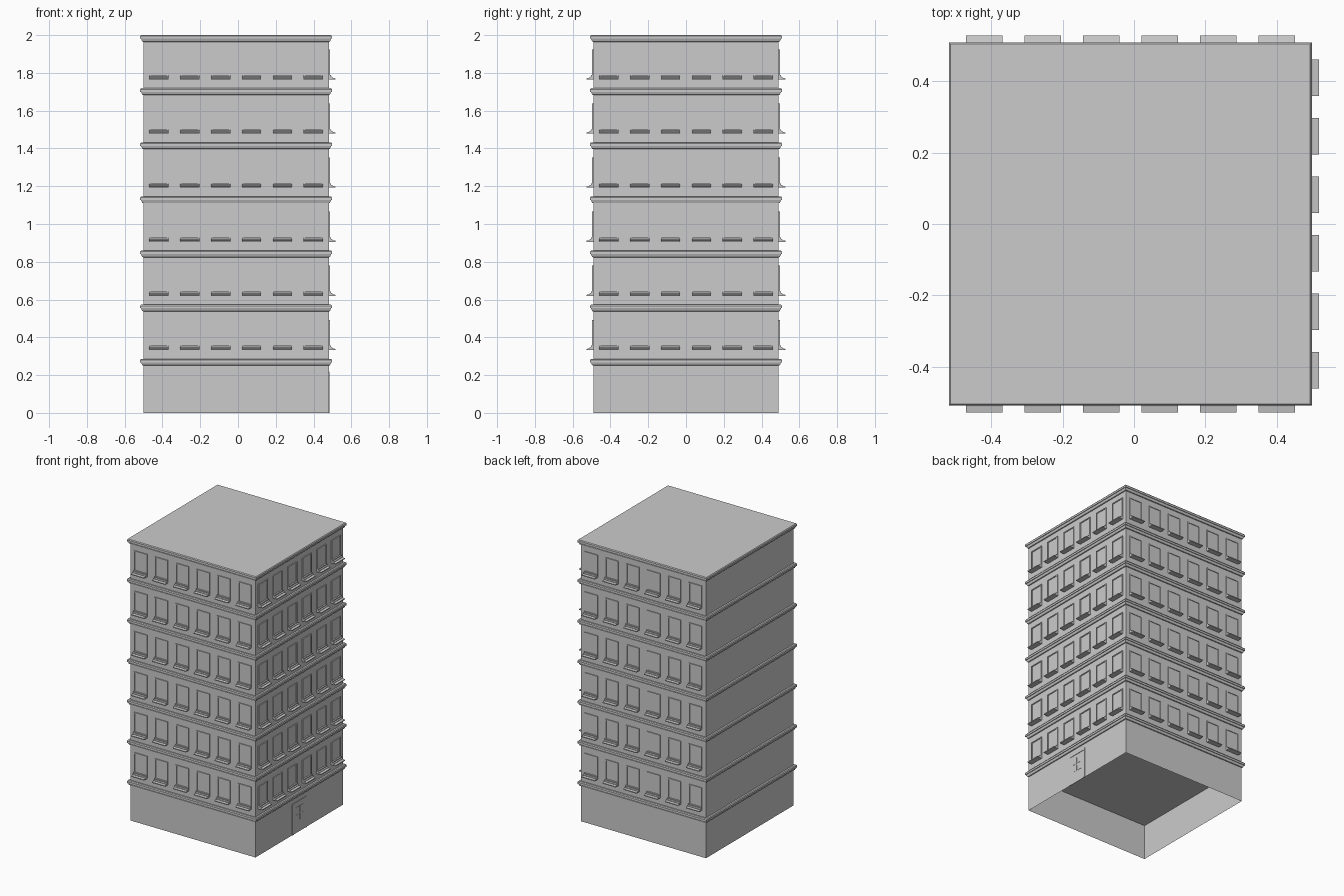
import bpy, bmesh, math
from mathutils import Matrix, Vector

if "Cube" in bpy.data.objects:
    bpy.data.objects.remove(bpy.data.objects["Cube"])

CX = -0.01          # body centre (sills overhang on the right only)
H = 0.491           # body half width
FLOOR = 0.2865      # storey height
SPACING = 0.1636    # window spacing


def make_object(name, bm, loc=(0, 0, 0), rot=0):
    bmesh.ops.recalc_face_normals(bm, faces=bm.faces)
    me = bpy.data.meshes.new(name)
    bm.to_mesh(me)
    bm.free()
    return place(name, me, loc, rot)


def place(name, me, loc, rot=0):
    ob = bpy.data.objects.new(name, me)
    ob.location = loc
    ob.rotation_euler.z = rot
    bpy.context.collection.objects.link(ob)
    return ob


def box(bm, x0, x1, y0, y1, z0, z1):
    m = Matrix.Translation(((x0 + x1) / 2, (y0 + y1) / 2, (z0 + z1) / 2))
    bmesh.ops.create_cube(bm, size=1, matrix=m @ Matrix.Diagonal((x1 - x0, y1 - y0, z1 - z0, 1)))


def square_lathe(bm, profile):
    """Sweep (half width, z) points around a square plan."""
    rings = [[bm.verts.new((sx * r, sy * r, z)) for sx, sy in ((-1, -1), (1, -1), (1, 1), (-1, 1))]
             for r, z in profile]
    for a, b in zip(rings, rings[1:]):
        for i in range(4):
            j = (i + 1) % 4
            bm.faces.new((a[i], a[j], b[j], b[i]))
    return rings


# walls: open at the bottom, closed by the flat roof
bm = bmesh.new()
rings = square_lathe(bm, [(H, 0), (H, 2.0)])
bm.faces.new(rings[-1])
make_object("walls", bm, (CX, 0, 0))

# ceiling seen through the open ground floor
bm = bmesh.new()
bmesh.ops.create_grid(bm, x_segments=1, y_segments=1, size=H)
make_object("ground_floor_ceiling", bm, (CX, 0, 0.25))

# moulded band on top of every storey
bm = bmesh.new()
square_lathe(bm, [(H, -0.036), (H + 0.006, -0.034), (H + 0.012, -0.019), (H + 0.0165, -0.019),
                  (H + 0.0165, -0.006), (H + 0.012, 0), (H, 0)])
band = make_object("band_1", bm, (CX, 0, FLOOR))
for i in range(2, 8):
    place(f"band_{i}", band.data, (CX, 0, FLOOR * i - 0.0055 * (i == 7)))

# window: pane, frame bars and stepped sill, outward is -y
bm = bmesh.new()
W, Z0, Z1, T = 0.051, 0.055, 0.207, 0.007
box(bm, -W + T, W - T, -0.0015, 0.004, Z0, Z1 - T)
for s in (-1, 1):
    xs = sorted((s * W, s * (W - T)))
    box(bm, *xs, -0.006, 0.004, Z0, Z1)
box(bm, -W + T, W - T, -0.006, 0.004, Z1 - T, Z1)
prof = [(0.004, 0.047), (-0.036, 0.047), (-0.036, 0.053), (-0.020, 0.056),
        (-0.020, 0.060), (-0.012, 0.063), (-0.012, 0.070), (0.004, 0.070)]
face = bm.faces.new([bm.verts.new((-W, y, z)) for y, z in prof])
ext = bmesh.ops.extrude_face_region(bm, geom=[face], use_keep_orig=True)
bmesh.ops.translate(bm, vec=(2 * W, 0, 0), verts=[v for v in ext["geom"] if isinstance(v, bmesh.types.BMVert)])
window = bpy.data.meshes.new("window")
bmesh.ops.recalc_face_normals(bm, faces=bm.faces)
bm.to_mesh(window)
bm.free()

# windows on front, right and back; the left wall is blank
for side, angle in (("front", 0), ("right", math.pi / 2), ("back", math.pi)):
    turn = Matrix.Rotation(angle, 3, "Z")
    for storey in range(1, 7):
        for col in range(6):
            p = turn @ Vector(((col - 2.5) * SPACING, -H, 0))
            place(f"{side}_window_{storey}_{col + 1}", window,
                  (p.x + CX, p.y, FLOOR * storey - 0.001), angle)

# entrance door in the middle of the right wall
bm = bmesh.new()
D, DH = 0.08, 0.22
box(bm, -D + 0.014, D - 0.014, -0.001, 0.002, 0, DH - 0.014)
for s in (-1, 1):
    box(bm, *sorted((s * D, s * (D - 0.014))), -0.004, 0.002, 0, DH)
box(bm, -D + 0.014, D - 0.014, -0.004, 0.002, DH - 0.014, DH)
for x in (-0.022, 0.022):       # raised glazing panes, two by two
    for z in (0.105, 0.158):
        box(bm, x - 0.018, x + 0.018, -0.0025, 0.001, z - 0.022, z + 0.022)
make_object("door", bm, (CX + H, 0, 0), math.pi / 2)
